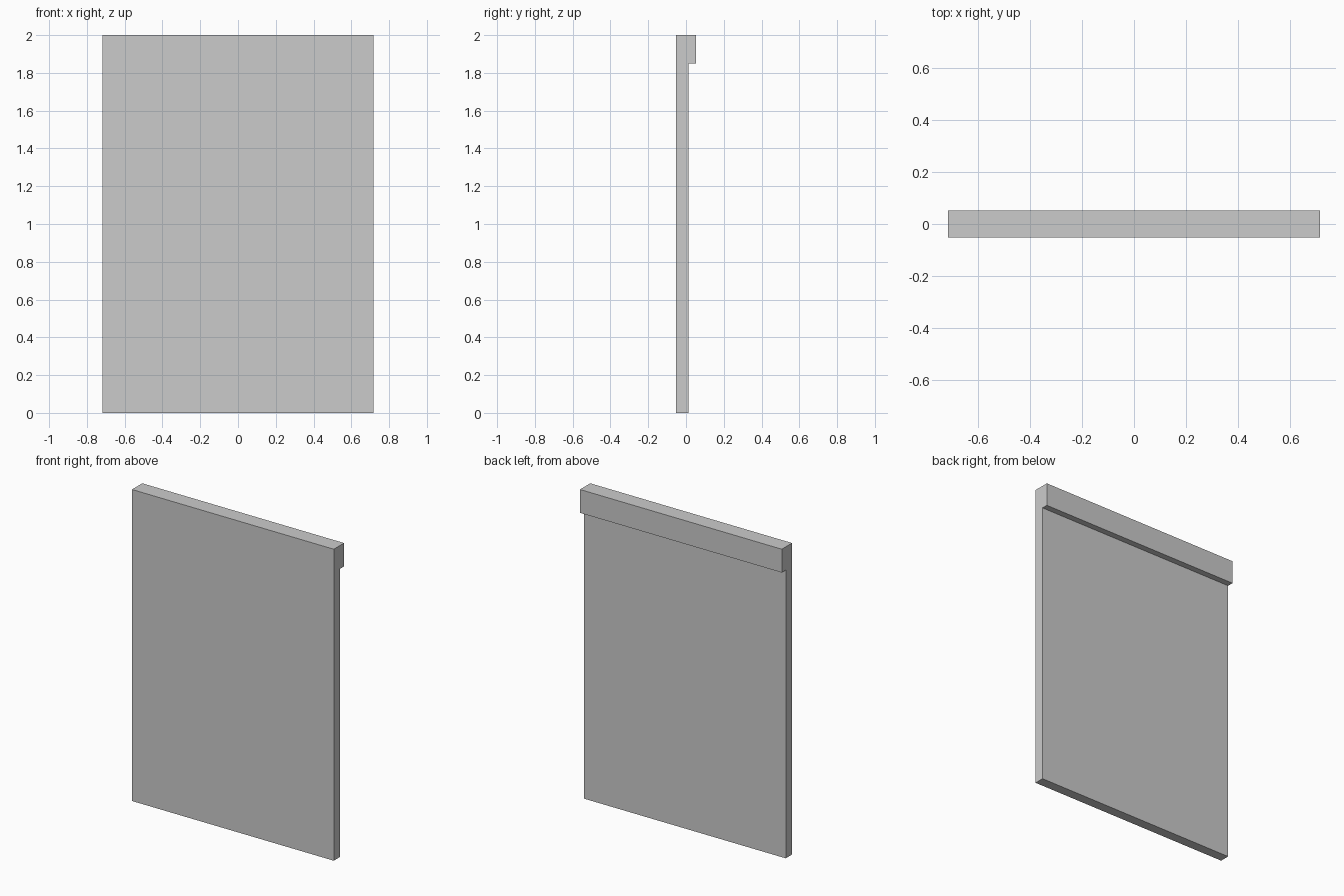
import bpy
import bmesh

if "Cube" in bpy.data.objects:
    bpy.data.objects.remove(bpy.data.objects["Cube"])

HALF_WIDTH = 0.717

# Side profile (y, z): thin panel with a thicker lip along the top rear edge
profile = [(-0.052, 0), (0.012, 0), (0.012, 1.85), (0.052, 1.85), (0.052, 2), (-0.052, 2)]

# Extrude the profile across the full width
bm = bmesh.new()
face = bm.faces.new([bm.verts.new((-HALF_WIDTH, y, z)) for y, z in profile])
side = bmesh.ops.extrude_face_region(bm, geom=[face], use_keep_orig=True)
verts = [g for g in side["geom"] if isinstance(g, bmesh.types.BMVert)]
bmesh.ops.translate(bm, verts=verts, vec=(2 * HALF_WIDTH, 0, 0))
bmesh.ops.recalc_face_normals(bm, faces=bm.faces[:])

mesh = bpy.data.meshes.new("lipped_panel")
bm.to_mesh(mesh)
bm.free()
bpy.context.collection.objects.link(bpy.data.objects.new("lipped_panel", mesh))
